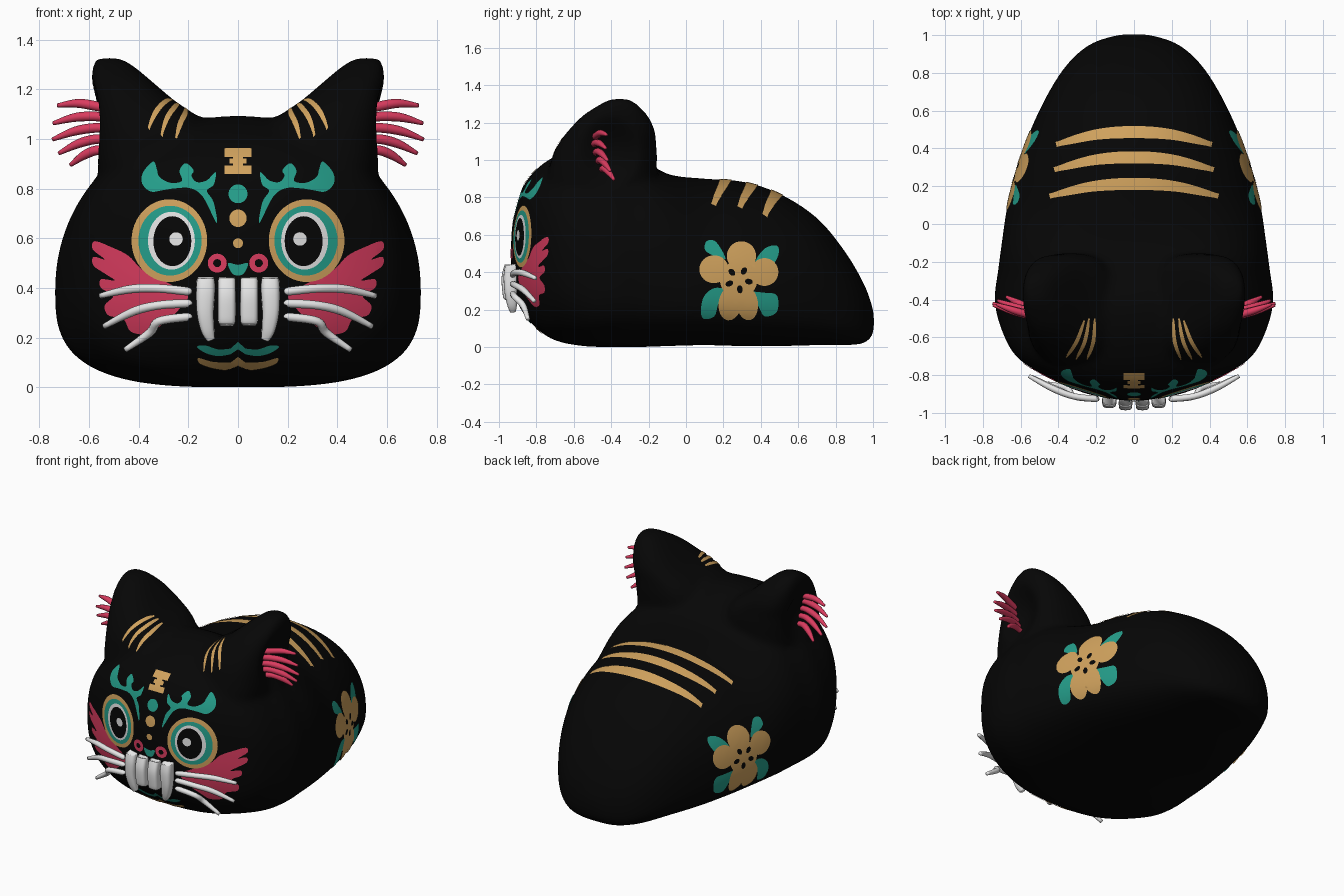
import bpy, bmesh, math
from mathutils import Vector
from mathutils.bvhtree import BVHTree
from mathutils.geometry import delaunay_2d_cdt

if "Cube" in bpy.data.objects:
    bpy.data.objects.remove(bpy.data.objects["Cube"])

def material(name, rgb):
    m = bpy.data.materials.new(name)
    m.diffuse_color = (*rgb, 1)
    m.use_nodes = True
    m.node_tree.nodes["Principled BSDF"].inputs["Base Color"].default_value = m.diffuse_color
    return m

BLACK = material("black", (0.0018, 0.0018, 0.0018))
TEAL = material("teal", (0.018, 0.34, 0.255))
TAN = material("tan", (0.63, 0.36, 0.11))
PINK = material("pink", (0.70, 0.045, 0.115))
WHITE = material("white", (0.8, 0.8, 0.8))

def add(name, bm, mat):
    me = bpy.data.meshes.new(name)
    bm.to_mesh(me)
    bm.free()
    me.materials.append(mat)
    me.polygons.foreach_set("use_smooth", [True] * len(me.polygons))
    ob = bpy.data.objects.new(name, me)
    bpy.context.collection.objects.link(ob)
    return ob

def spline(pts, n=5, closed=False):
    """Catmull-Rom curve through tuples of any length."""
    c, out = len(pts), []
    at = (lambda i: pts[i % c]) if closed else (lambda i: pts[min(max(i, 0), c - 1)])
    for i in range(c if closed else c - 1):
        p = [at(i + k) for k in (-1, 0, 1, 2)]
        for j in range(n):
            t = j / n
            out.append(tuple(0.5 * (2 * b + (d - a) * t + (2 * a - 5 * b + 4 * d - e) * t * t
                                    + (3 * b - a - 3 * d + e) * t ** 3) for a, b, d, e in zip(*p)))
    return out if closed else out + [tuple(pts[-1])]

def loft(bm, rings):
    rows = [[bm.verts.new(p) for p in r] for r in rings]
    for a, b in zip(rows, rows[1:]):
        for i in range(len(a)):
            j = (i + 1) % len(a)
            bm.faces.new((a[i], a[j], b[j], b[i]))
    bm.faces.new(rows[0][::-1])
    bm.faces.new(rows[-1])

def power(c, n):
    return math.copysign(abs(c) ** (2 / n), c)

ANGLES = [2 * math.pi * i / 64 for i in range(64)]

def body_ring(y, w, t, b):
    front = min(max((-y - .5) / .4, 0), 1)   # face: squarer, widest higher up
    rear = min(max((y - .4) / .3, 0), 1)
    upper = 2.05 + .5 * front + .25 * rear + .7 * math.exp(-((y + .12) / .14) ** 2)
    zc, ring = b + (t - b) * (.36 + .2 * front), []
    for a in ANGLES:
        c, s = math.cos(a), math.sin(a)
        n, h = (upper, t - zc) if s > 0 else (3.05 - .6 * front, zc - b)
        ring.append((w * power(c, n), y, zc + h * power(s, n)))
    return ring

def ear_ring(side, z, x0, x1, y0, y1):
    return [(side * ((x0 + x1) / 2 + (x1 - x0) / 2 * power(math.cos(a), 2.8)),
             (y0 + y1) / 2 + (y1 - y0) / 2 * power(math.sin(a), 2.8), z) for a in ANGLES]

# Body and ears: lofted, fused by remeshing
BODY = [(-.935, .04, .58, .42), (-.928, .10, .66, .32), (-.91, .17, .74, .26), (-.87, .31, .86, .18),
        (-.80, .475, .95, .10), (-.70, .625, 1.02, .035), (-.55, .705, 1.08, .005), (-.40, .738, 1.09, 0),
        (-.25, .72, 1.02, 0), (-.10, .70, .925, .005), (.1, .67, .90, .01), (.3, .617, .885, .005),
        (.5, .547, .82, .005), (.7, .45, .69, .01), (.85, .35, .51, .01), (.95, .235, .34, .02),
        (.995, .11, .22, .06), (1.005, .04, .17, .10)]
EAR = [(.70, .15, .50, -.66, -.20), (.85, .10, .56, -.74, -.17), (1.0, .10, .572, -.72, -.155),
       (1.08, .15, .576, -.685, -.16), (1.15, .25, .582, -.635, -.165), (1.23, .345, .588, -.56, -.20),
       (1.285, .41, .588, -.48, -.25), (1.318, .46, .575, -.42, -.29), (1.327, .50, .55, -.38, -.33)]
bm = bmesh.new()
loft(bm, [body_ring(*s) for s in spline(BODY)])
for side in (1, -1):
    loft(bm, [ear_ring(side, *s) for s in spline(EAR)])
bmesh.ops.recalc_face_normals(bm, faces=bm.faces)
body = add("body_with_ears", bm, BLACK)
rm = body.modifiers.new("fuse", 'REMESH')
rm.mode, rm.voxel_size, rm.use_smooth_shade = 'VOXEL', 0.022, True
sm = body.modifiers.new("soften", 'SMOOTH')
sm.factor, sm.iterations = 0.5, 8
fused = bpy.data.meshes.new_from_object(body.evaluated_get(bpy.context.evaluated_depsgraph_get()))
body.modifiers.clear()
body.data = fused
if not fused.materials:
    fused.materials.append(BLACK)
for v in fused.vertices:  # hollow on the outer side of each ear
    x, y, z = v.co
    d = ((y + .41) / .17) ** 2 + ((z - 1.04) / .2) ** 2
    if abs(x) > .45 and d < 1:
        v.co.x -= math.copysign(.07 * (1 - d) ** 1.5, x)
    v.co.z = max(v.co.z, 0)
fused.update()
bvh = BVHTree.FromPolygons([v.co for v in fused.vertices], [p.vertices[:] for p in fused.polygons])

def paint(name, mat, view, outlines, layer=0, mirror=True, step=.02):
    """Thin sheets: 2D outlines projected onto the body."""
    bm = bmesh.new()
    for s in ((1, -1) if mirror else (1,)):
        for o in outlines:
            us, vs = [p[0] for p in o], [p[1] for p in o]
            pts = [Vector(p) for p in o]
            pts += [Vector((min(us) + (i + .5) * step, min(vs) + (j + .5) * step))
                    for i in range(int((max(us) - min(us)) / step))
                    for j in range(int((max(vs) - min(vs)) / step))]
            co, _, faces, *_ = delaunay_2d_cdt(pts, [], [list(range(len(o)))], 1, 1e-5)
            used, made = {i for f in faces for i in f}, {}
            for i in used:
                u, v = co[i]
                org, ray = {'front': ((u * s, -3, v), (0, 1, 0)), 'side': ((3 * s, u, v), (-s, 0, 0)),
                            'top': ((u * s, v, 3), (0, 0, -1))}[view]
                hit, nor, *_ = bvh.ray_cast(Vector(org), Vector(ray))
                if hit:
                    made[i] = bm.verts.new(hit + nor * (.004 + .0013 * layer))
            for f in faces:
                if all(i in made for i in f):
                    face = bm.faces.new([made[i] for i in f])
                    face.normal_update()
                    if face.normal.dot(Vector(ray)) > 0:
                        face.normal_flip()
    return add(name, bm, mat)

def oval(x, y, rx, ry=None, turn=0, n=32):
    ry, c, s = ry or rx, math.cos(turn), math.sin(turn)
    return [(x + rx * math.cos(a) * c - ry * math.sin(a) * s, y + rx * math.cos(a) * s + ry * math.sin(a) * c)
            for a in (2 * math.pi * i / n for i in range(n))]

def stroke(pts, half):
    """Curved line with tapered ends."""
    p = [Vector(q) for q in spline(pts, 8)]
    left, right = [], []
    for i, q in enumerate(p):
        d = (p[min(i + 1, len(p) - 1)] - p[max(i - 1, 0)]).normalized()
        h = half * max(.15, math.sin(math.pi * i / (len(p) - 1))) ** .45
        left.append(tuple(q + Vector((-d.y, d.x)) * h))
        right.append(tuple(q - Vector((-d.y, d.x)) * h))
    return left + right[::-1]

def curvy(pts):
    return spline(pts, 5, True)

# Eyes
paint("eye_rim", TAN, 'front', [oval(.275, .59, .152, .166, n=48)], .8)
paint("eye_ring", TEAL, 'front', [oval(.272, .59, .127, .14, n=48)], 1.6)
paint("eye_white", WHITE, 'front', [oval(.266, .59, .094, .116, n=48)], 2.4)
paint("pupil", BLACK, 'front', [oval(.262, .588, .076, .1, n=48)], 3.3)
paint("eye_glint", WHITE, 'front', [oval(.247, .597, .027)], 4.2)
# Eyebrow flames
paint("eyebrow", TEAL, 'front', [curvy([
    (.34, .907), (.38, .865), (.385, .82), (.35, .787), (.30, .793), (.25, .80), (.19, .80), (.14, .765),
    (.085, .66), (.098, .745), (.125, .79), (.097, .815), (.09, .865), (.125, .832), (.165, .825),
    (.187, .85), (.178, .872), (.21, .9), (.235, .87), (.225, .83), (.27, .822), (.315, .845), (.325, .875)])])
# Forehead marks
mark = [(.055, .96), (.055, .925), (.02, .925), (.02, .918), (.035, .918), (.035, .898), (.02, .898),
        (.02, .89), (.055, .89), (.055, .858)]
paint("forehead_mark", TAN, 'front', [mark + [(-x, z) for x, z in mark[::-1]]], mirror=False)
paint("forehead_teal_dot", TEAL, 'front', [oval(0, .778, .038)], mirror=False)
paint("forehead_tan_dots", TAN, 'front', [oval(0, .68, .035), oval(0, .58, .02)], mirror=False)
paint("ear_base_lines", TAN, 'top', [stroke([(.21, -.50), (.217, -.62), (.25, -.715)], .010),
                                     stroke([(.24, -.50), (.262, -.62), (.308, -.715)], .010),
                                     stroke([(.265, -.51), (.305, -.62), (.36, -.705)], .010)])
# Nose and mouth
paint("nostril_ring", PINK, 'front', [oval(.083, .50, .038)])
paint("nostril", BLACK, 'front', [oval(.083, .50, .016)], 1)
paint("nose", TEAL, 'front', [curvy([(-.04, .50), (0, .493), (.04, .50), (.025, .46), (0, .45), (-.025, .46)])],
      mirror=False)
paint("upper_lip", TEAL, 'front', [[(0, .155), (0, .185)] + spline(
    [(.03, .158), (.08, .155), (.13, .17), (.165, .165), (.13, .14), (.08, .128), (.03, .135)])])
paint("lower_lip", TAN, 'front', [[(0, .088), (0, .125)] + spline(
    [(.03, .102), (.1, .105), (.16, .12), (.15, .095), (.1, .078), (.05, .07)])])
# Cheek flames
paint("cheek_flame", PINK, 'front', [curvy([
    (.20, .37), (.28, .42), (.38, .47), (.44, .53), (.51, .565), (.575, .588), (.583, .555), (.535, .515),
    (.58, .525), (.58, .49), (.53, .455), (.495, .43), (.55, .435), (.55, .40), (.50, .37), (.535, .33),
    (.52, .29), (.46, .275), (.43, .225), (.36, .215), (.31, .25), (.25, .30)])])
# Back stripes
paint("back_stripes", TAN, 'top', [stroke([(-w, y - .065), (-w / 2, y - .014), (0, y), (w / 2, y - .014),
                                           (w, y - .065)], .032)
                                   for y, w in ((.485, .41), (.352, .42), (.212, .445))], mirror=False)
# Side flowers
FY, FZ = .28, .36
paint("flower_leaves", TEAL, 'side', [
    curvy([(.21, .47), (.16, .56), (.11, .565), (.10, .52), (.14, .49)]),
    curvy([(.37, .45), (.42, .525), (.485, .54), (.492, .49), (.45, .43)]),
    curvy([(.22, .30), (.15, .315), (.09, .26), (.085, .16), (.15, .165), (.175, .24)]),
    curvy([(.34, .29), (.42, .29), (.485, .275), (.485, .19), (.42, .165), (.385, .22)])])
paint("flower_petals", TAN, 'side', [oval(.148, .415, .078, .074), oval(.295, .485, .078, .078),
                                     oval(.418, .40, .074, .074), oval(.235, .235, .062, .09, -.15),
                                     oval(.325, .235, .058, .09, .15), oval(FY, FZ, .1)], 1)
paint("flower_seeds", BLACK, 'side', [oval(FY + .055 * math.cos(a), FZ + .052 * math.sin(a), .021, .015, a, 16)
                                      for a in (math.radians(60 + 72 * k) for k in range(5))], 2.5)

def tubes(name, mat, paths, sides=12, n=2):
    """Mirrored tapered tubes; path points are (x, y, z, radius)."""
    bm = bmesh.new()
    for s in (1, -1):
        for path in paths:
            p, rings = spline(path, 5), []
            for i, q in enumerate(p):
                d = Vector(p[min(i + 1, len(p) - 1)][:3]) - Vector(p[max(i - 1, 0)][:3])
                a = d.cross(Vector((0, 1, 0))).normalized()
                b = d.cross(a).normalized()
                rings.append([Vector(q[:3]) + (a * power(math.cos(t), n) + b * power(math.sin(t), n)) * q[3]
                              for t in (2 * math.pi * k / sides for k in range(sides))])
            loft(bm, [[(v.x * s, v.y, v.z) for v in r] for r in rings])
    bmesh.ops.recalc_face_normals(bm, faces=bm.faces)
    return add(name, bm, mat)

# Whiskers, ear tufts, teeth
tubes("whiskers", WHITE, [
    [(.195, -.925, a, .012), (.21, -.925, a + .002, .017), (.32, -.912, b, .017),
     (x * .78, -.87, c, .017), (x, y, d, .011)]
    for a, b, c, d, x, y in ((.385, .398, .395, .368, .555, -.805), (.335, .33, .305, .245, .54, -.81),
                             (.28, .265, .22, .15, .455, -.845))])
tubes("ear_tufts", PINK, [
    [(.49, y - .04, z - .005, .014), (.56, y - .025, z + .01, .019), (.56 + (tx - .56) * .5, y, (z + tz) / 2 + .016, .018),
     (tx, y + .03, tz, .008)]
    for z, tx, tz, y in ((1.12, .727, 1.135, -.455), (1.08, .745, 1.063, -.46), (1.035, .747, .998, -.45),
                         (.99, .722, .942, -.435), (.945, .675, .895, -.415))])
tubes("outer_fangs", WHITE, [[(.13, -.93, .442, .03), (.13, -.93, .432, .036), (.131, -.937, .38, .038),
                              (.132, -.937, .30, .034), (.122, -.93, .23, .027), (.108, -.925, .19, .016)]], 20, 3)
tubes("inner_teeth", WHITE, [[(.045, -.935, .442, .029), (.045, -.935, .432, .035), (.045, -.95, .37, .036),
                              (.045, -.945, .29, .036), (.045, -.94, .262, .034), (.045, -.94, .25, .028)]], 20, 3.5)
